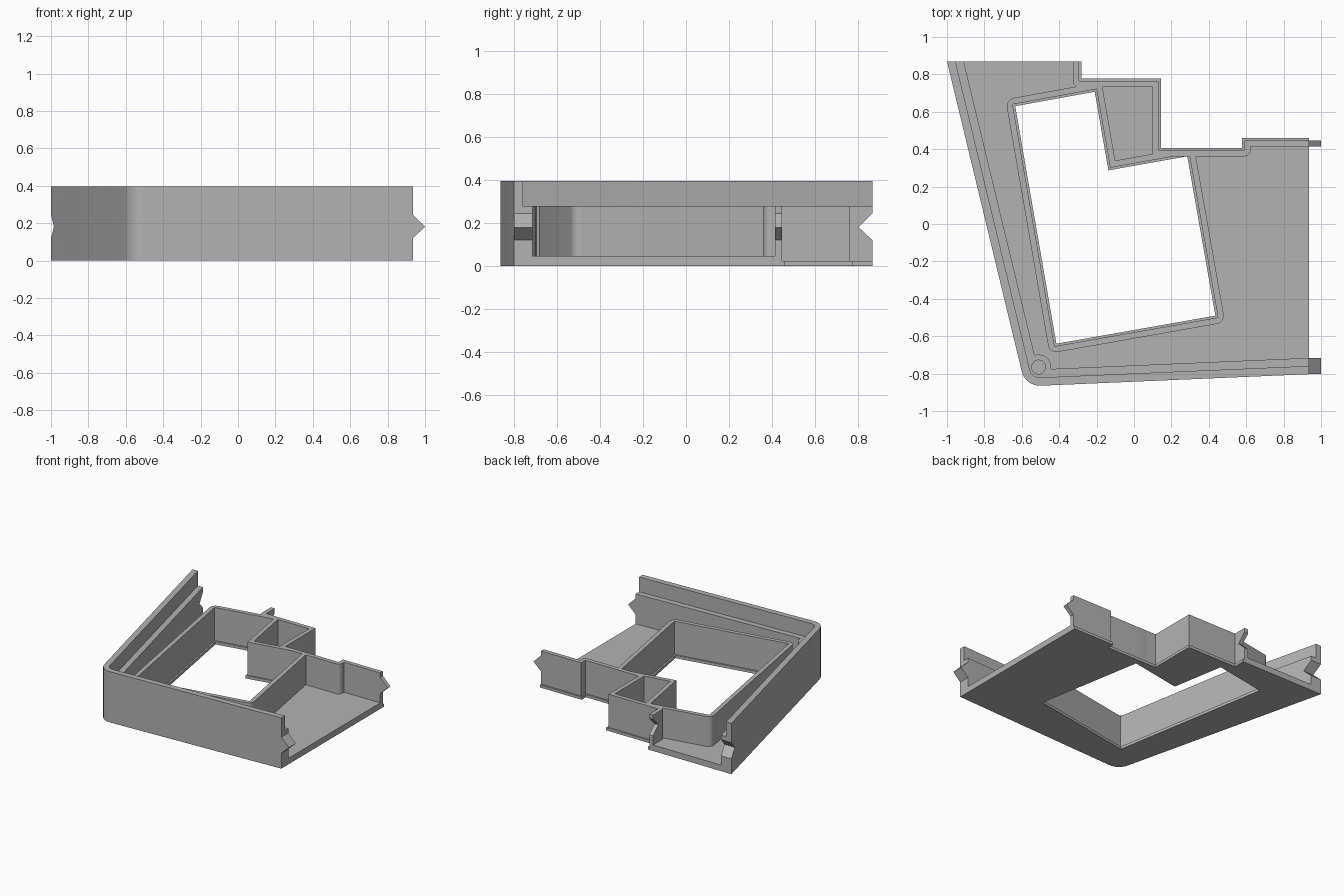
import bpy
import bmesh
import math
from mathutils import Vector

if "Cube" in bpy.data.objects:
    bpy.data.objects.remove(bpy.data.objects["Cube"], do_unlink=True)

grey = bpy.data.materials.new("plain grey")
grey.use_nodes = True
GREY = (0.45, 0.45, 0.45, 1)
grey.diffuse_color = GREY
grey.node_tree.nodes["Principled BSDF"].inputs["Base Color"].default_value = GREY

# Main levels
LIP, FLOOR, LOW, HIGH = 0.022, 0.047, 0.28, 0.395
BACK, SIDE = 0.87, 0.935


def prism(name, pts, lo, hi, axis="z"):
    """Extrude a flat outline along one axis."""
    place = {"z": lambda a, b, h: (a, b, h),
             "y": lambda a, b, h: (a, h, b),
             "x": lambda a, b, h: (h, a, b)}[axis]
    bm = bmesh.new()
    rings = [[bm.verts.new(place(p[0], p[1], h)) for p in pts] for h in (lo, hi)]
    n = len(pts)
    for ring in rings:
        bm.faces.new(ring)
    for i in range(n):
        j = (i + 1) % n
        bm.faces.new((rings[0][i], rings[0][j], rings[1][j], rings[1][i]))
    bmesh.ops.recalc_face_normals(bm, faces=bm.faces)
    mesh = bpy.data.meshes.new(name)
    bm.to_mesh(mesh)
    bm.free()
    mesh.materials.append(grey)
    ob = bpy.data.objects.new(name, mesh)
    bpy.context.collection.objects.link(ob)
    return ob


def boolean(ob, cutter, operation="DIFFERENCE"):
    mod = ob.modifiers.new("cut", "BOOLEAN")
    mod.object, mod.operation, mod.solver = cutter, operation, "EXACT"
    bpy.context.view_layer.objects.active = ob
    bpy.ops.object.modifier_apply(modifier=mod.name)


def offset(path, d, closed=False):
    """Shift a path to its left; open ends slide along the plate edges."""
    pts = [Vector(p) for p in path]
    n = len(pts)

    def normal(i):
        e = (pts[(i + 1) % n] - pts[i % n]).normalized()
        return Vector((-e.y, e.x))

    out = []
    for i, p in enumerate(pts):
        if not closed and i == 0:
            out.append(p + Vector((d / normal(0).x, 0)))
        elif not closed and i == n - 1:
            out.append(p + Vector((0, d / normal(n - 2).y)))
        else:
            a, b = normal(i - 1), normal(i)
            out.append(p + (a + b) * d / (1 + a.dot(b)))
    return out


def fillet(path, radii, steps=8):
    """Round the corners listed as index: radius."""
    pts = [Vector(p) for p in path]
    out = []
    for i, p in enumerate(pts):
        r = radii.get(i, 0)
        if not r:
            out.append(p)
            continue
        u = (pts[i - 1] - p).normalized()
        v = (pts[(i + 1) % len(pts)] - p).normalized()
        half = u.angle(v) / 2
        centre = p + (u + v).normalized() * r / math.sin(half)
        a = (p + u * r / math.tan(half) - centre).normalized()
        b = (p + v * r / math.tan(half) - centre).normalized()
        out += [centre + a.slerp(b, k / steps) * r for k in range(steps + 1)]
    return out


def circle(x, y, r, n=32):
    return [(x + r * math.cos(math.tau * k / n), y + r * math.sin(math.tau * k / n))
            for k in range(n)]


# Guide paths: tall outer wall, stepped back wall, opening
outer = [(-1, BACK), (-0.581, -0.868), (SIDE, -0.803)]
step = [(-0.293, BACK), (-0.293, 0.765), (0.132, 0.765), (0.132, 0.395),
        (0.59, 0.395), (0.59, 0.447), (SIDE, 0.447)]
opening = [(-0.635, 0.63), (-0.21, 0.707), (-0.137, 0.287),
           (0.285, 0.362), (0.435, -0.49), (-0.415, -0.64)]
outer_face = fillet(outer, {1: 0.1})
outer_mid = fillet(offset(outer, 0.044), {1: 0.056})
outer_in = fillet(offset(outer, 0.087), {1: 0.013})
step_in = fillet(offset(step, -0.033), {1: 0.033, 4: 0.033})
body = outer_face + [Vector(p) for p in reversed(step)]
hole_wall = offset(opening, 0.012, True)

# Cutters
hole_cut = prism("opening_cutter", opening, -0.1, 0.1)
wall_cut = prism("wall_cutter", hole_wall, -0.1, 0.5)
limit = prism("body_limit", body, -0.1, 0.5)
drill = prism("drill_cutter", circle(-0.51, -0.765, 0.037), FLOOR, 0.5)
notch = prism("notch_cutter", [(0.805, 0.18), (0.88, 0.11), (0.88, 0.255)],
              -1.2, -0.2, "x")

# Plate with a thin lip, and the raised floor on it
base = prism("base_plate", outer_face + offset(step, 0.012)[::-1], 0, LIP)
boolean(base, hole_cut)
floor = prism("floor_plate", body, LIP, FLOOR)
boolean(floor, wall_cut)

# Outer wall with its inner ledge
tall = prism("outer_wall", outer_face + outer_mid[::-1], LIP, HIGH)
ledge = prism("inner_ledge", outer_mid + outer_in[::-1], LIP, LOW)
boss = prism("corner_boss", circle(-0.51, -0.765, 0.067), LIP, LOW)
for ob in (ledge, boss):
    boolean(ob, drill)

# Stepped back wall
back = prism("stepped_wall", [Vector(p) for p in step] + step_in[::-1], LIP, LOW)
for ob in (tall, ledge, back):
    boolean(ob, notch)

# Wall around the opening
ring = prism("opening_wall", fillet(offset(opening, 0.045, True),
                                    {0: 0.045, 4: 0.045, 5: 0.045}), LIP, LOW)
boolean(ring, limit, "INTERSECT")
boolean(ring, wall_cut)

# Pointed tabs on the open side
arrow = [(SIDE, 0.12), (1, 0.18), (SIDE, 0.245)]
prism("front_tab", arrow, -0.803, -0.716, "y")
prism("back_tab", arrow, 0.414, 0.447, "y")

for cutter in (hole_cut, wall_cut, limit, drill, notch):
    bpy.data.objects.remove(cutter, do_unlink=True)

# Smooth the rounded corners
bpy.ops.object.select_all(action="DESELECT")
for ob in (base, floor, tall, ledge, boss, back, ring):
    ob.select_set(True)
bpy.context.view_layer.objects.active = base
bpy.ops.object.shade_smooth_by_angle(angle=math.radians(30))
